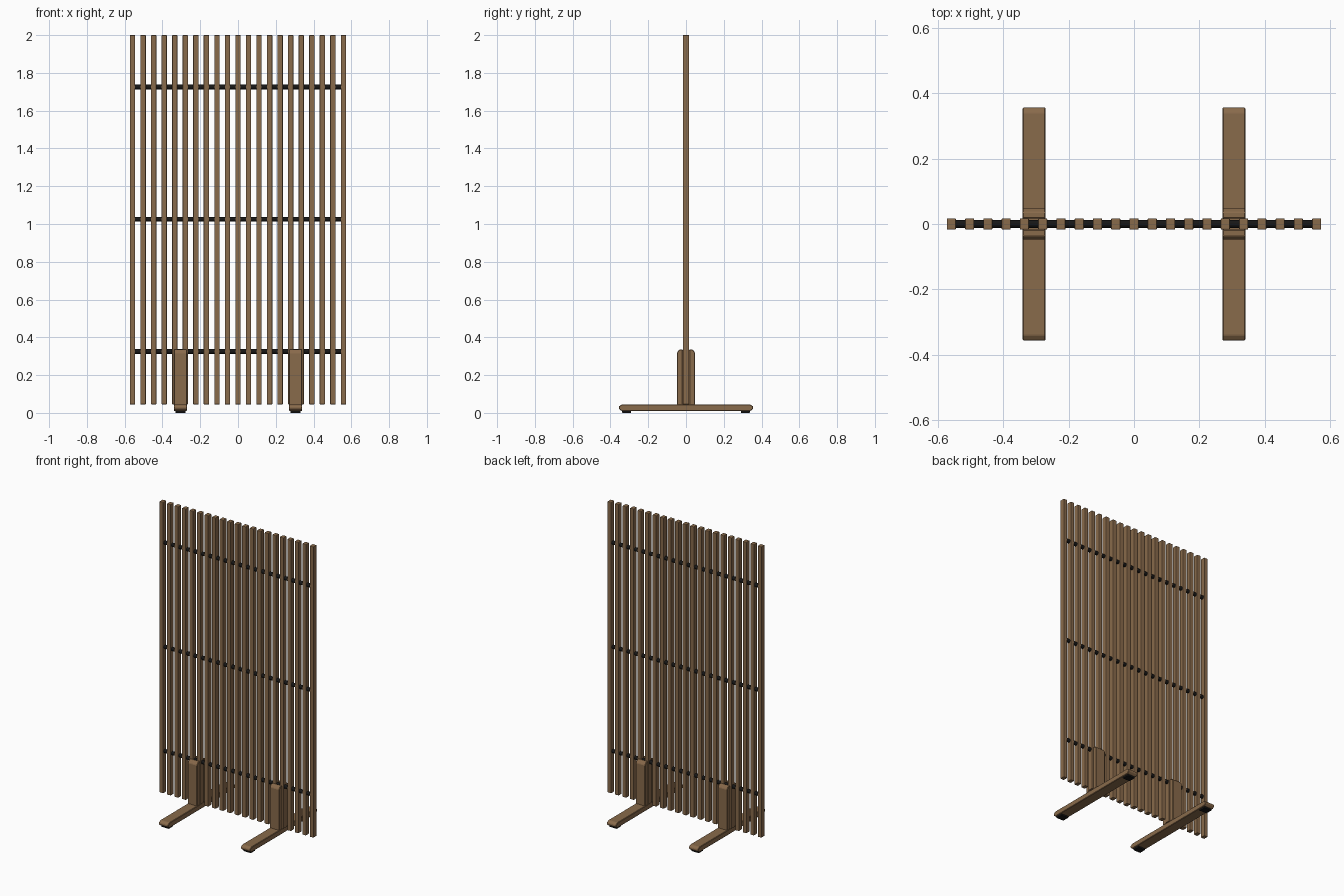
import bpy, bmesh, math
from mathutils import Matrix

if "Cube" in bpy.data.objects:
    bpy.data.objects.remove(bpy.data.objects["Cube"])

def material(name, rgb):
    m = bpy.data.materials.new(name)
    m.diffuse_color = (*rgb, 1)
    m.use_nodes = True
    m.node_tree.nodes["Principled BSDF"].inputs["Base Color"].default_value = m.diffuse_color
    return m

WOOD = material("brown wood", (0.25, 0.145, 0.07))
BLACK = material("black metal", (0.008, 0.008, 0.008))

def finish(bm, name, mat):
    me = bpy.data.meshes.new(name)
    bmesh.ops.recalc_face_normals(bm, faces=bm.faces)
    bm.to_mesh(me)
    bm.free()
    me.materials.append(mat)
    ob = bpy.data.objects.new(name, me)
    bpy.context.collection.objects.link(ob)
    return ob

def box(name, x, y, z, mat, bevel=0.0):
    """Box from (min, max) ranges, with chamfered edges."""
    bm = bmesh.new()
    bmesh.ops.create_cube(bm, size=1)
    for v in bm.verts:
        v.co = [(r[0] + r[1]) / 2 + c * (r[1] - r[0]) for r, c in zip((x, y, z), v.co)]
    if bevel:
        bmesh.ops.bevel(bm, geom=bm.edges[:], offset=bevel, segments=2,
                        profile=0.5, affect='EDGES')
    return finish(bm, name, mat)

def bar(name, x0, x1, z, r, mat):
    """Round bar lying along x."""
    bm = bmesh.new()
    bmesh.ops.create_cone(bm, cap_ends=True, segments=16, radius1=r, radius2=r,
                          depth=x1 - x0,
                          matrix=Matrix.Translation(((x0 + x1) / 2, 0, z))
                          @ Matrix.Rotation(math.pi / 2, 4, 'Y'))
    ob = finish(bm, name, mat)
    for p in ob.data.polygons:
        p.use_smooth = len(p.vertices) == 4
    return ob

COUNT, PITCH, HALF = 21, 0.0558, 0.014
xs = [(i - (COUNT - 1) / 2) * PITCH for i in range(COUNT)]

# Vertical slats
for x in xs:
    box("slat", (x - HALF, x + HALF), (-0.017, 0.017), (0.045, 2.0), WOOD, 0.003)

# Threaded rods with a spacer tube in every gap
for z in (0.325, 1.025, 1.725):
    bar("rod", xs[0], xs[-1], z, 0.008, BLACK)
    for a, b in zip(xs, xs[1:]):
        bar("spacer", a + HALF, b - HALF, z, 0.0125, BLACK)

# Feet: ground beam, two clamping uprights and rubber pads
for cx in (-0.305, 0.305):
    w = (cx - 0.035, cx + 0.035)
    # beam with its ends tapered above and below
    bm = bmesh.new()
    prof = [(-0.342, 0.010), (0.342, 0.010), (0.356, 0.022), (0.356, 0.034),
            (0.340, 0.045), (-0.340, 0.045), (-0.356, 0.034), (-0.356, 0.022)]
    face = bm.faces.new([bm.verts.new((w[0], y, z)) for y, z in prof])
    ext = bmesh.ops.extrude_face_region(bm, geom=[face])
    for v in ext["geom"]:
        if isinstance(v, bmesh.types.BMVert):
            v.co.x = w[1]
    bmesh.ops.recalc_face_normals(bm, faces=bm.faces)
    bmesh.ops.bevel(bm, geom=bm.edges[:], offset=0.003, segments=1, affect='EDGES')
    finish(bm, "foot_beam", WOOD)
    for s in (-1, 1):
        # upright plate, outer top edge chamfered
        bm = bmesh.new()
        prof = [(0.017, 0.042), (0.048, 0.042), (0.048, 0.318), (0.036, 0.335), (0.017, 0.335)]
        face = bm.faces.new([bm.verts.new((w[0], s * y, z)) for y, z in prof])
        ext = bmesh.ops.extrude_face_region(bm, geom=[face])
        for v in ext["geom"]:
            if isinstance(v, bmesh.types.BMVert):
                v.co.x = w[1]
        bmesh.ops.recalc_face_normals(bm, faces=bm.faces)
        bmesh.ops.bevel(bm, geom=bm.edges[:], offset=0.003, segments=1, affect='EDGES')
        finish(bm, "upright_plate", WOOD)
        # pad under the end of the beam
        box("foot_pad", (cx - 0.027, cx + 0.027), sorted((s * 0.29, s * 0.338)),
            (0.0, 0.0115), BLACK, 0.002)
